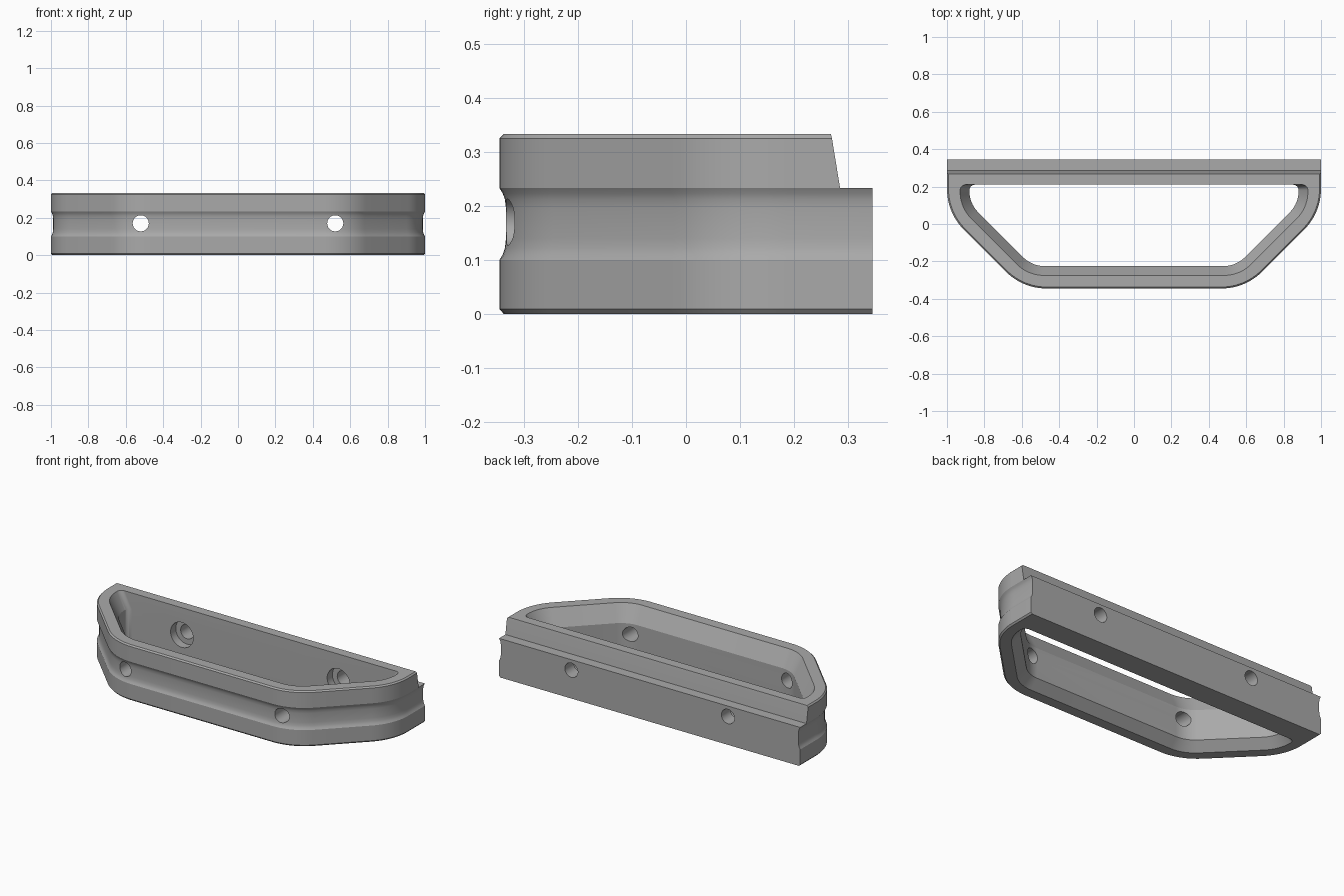
import bpy
import bmesh
from math import radians, sqrt, tan
from mathutils import Vector, Matrix

if "Cube" in bpy.data.objects:
    bpy.data.objects.remove(bpy.data.objects["Cube"])

HEIGHT, FRONT, BACK, LEDGE = 0.333, -0.345, 0.345, 0.233
INNER_BACK = 0.21
HOLE_X, HOLE_Z, HOLE_R = 0.52, 0.17, 0.043

grey = bpy.data.materials.new("satin grey")
grey.use_nodes = True
colour = (0.4, 0.4, 0.4, 1)
grey.diffuse_color = colour
grey.node_tree.nodes["Principled BSDF"].inputs["Base Color"].default_value = colour


def rounded(corner, before, after, radius, steps=12):
    """Points of an arc that is tangent to both edges at a corner."""
    c, a, b = Vector(corner), Vector(before), Vector(after)
    if radius == 0:
        return [c]
    u, v = (a - c).normalized(), (b - c).normalized()
    half = u.angle(v) / 2
    reach = radius / tan(half)
    start = c + u * reach
    centre = c + (u + v).normalized() * sqrt(reach ** 2 + radius ** 2)
    end = c + v * reach
    sweep = (start - centre).angle_signed(end - centre)
    return [centre + Matrix.Rotation(-sweep * i / steps, 2) @ (start - centre)
            for i in range(steps + 1)]


def outline(inset, back, back_radius=0):
    """Trapezoid outline moved inwards by inset, closed by a straight back."""
    x, y = 1 - inset, FRONT + inset
    diagonal = 0.94 - sqrt(2) * inset
    left = [(x, back), (x, x - diagonal), (diagonal + y, y)]
    corners = left + [(-px, py) for px, py in reversed(left)]
    bend = (0.31 - inset) * (0.85 if back_radius else 1)
    radii = [back_radius, bend, bend, bend, bend, back_radius]
    points = []
    for i, corner in enumerate(corners):
        points += rounded(corner, corners[i - 1], corners[(i + 1) % 6], radii[i])
    return points


def new_object(name, bm):
    bmesh.ops.recalc_face_normals(bm, faces=bm.faces)
    mesh = bpy.data.meshes.new(name)
    bm.to_mesh(mesh)
    bm.free()
    mesh.materials.append(grey)
    obj = bpy.data.objects.new(name, mesh)
    bpy.context.collection.objects.link(obj)
    return obj


def loft(name, levels):
    """Stack outlines, each a pair of height and points, into a solid."""
    bm = bmesh.new()
    rings = [[bm.verts.new((p.x, p.y, z)) for p in points] for z, points in levels]
    for low, high in zip(rings, rings[1:]):
        for i in range(len(low)):
            j = (i + 1) % len(low)
            bm.faces.new((low[i], low[j], high[j], high[i]))
    bm.faces.new(rings[0])
    bm.faces.new(rings[-1])
    return new_object(name, bm)


def rod(name, x, y0, y1, radius):
    bm = bmesh.new()
    place = Matrix.Translation((x, (y0 + y1) / 2, HOLE_Z)) @ Matrix.Rotation(radians(90), 4, "X")
    bmesh.ops.create_cone(bm, cap_ends=True, segments=48, radius1=radius,
                          radius2=radius, depth=y1 - y0, matrix=place)
    return new_object(name, bm)


def cut(body, cutter):
    cutter.hide_render = True
    mod = body.modifiers.new("cut", "BOOLEAN")
    mod.operation, mod.solver, mod.object = "DIFFERENCE", "EXACT", cutter
    bpy.context.view_layer.objects.active = body
    bpy.ops.object.modifier_apply(modifier=mod.name)
    bpy.data.objects.remove(cutter)


# Outer body: chamfered edges, shallow groove, stepped back ledge
lower = [(0, 0.008), (0.009, 0), (0.1, 0), (0.11, 0.006), (0.122, 0.01), (0.14, 0.012),
         (0.195, 0.012), (0.212, 0.01), (0.223, 0.006), (LEDGE, 0)]
upper = [(LEDGE, 0, 0.285), (HEIGHT - 0.008, 0, 0.27), (HEIGHT, 0.008, 0.268)]
body = loft("handle_frame",
            [(z, outline(d, BACK)) for z, d in lower] +
            [(z, outline(d, y)) for z, d, y in upper])

# Central opening, flared towards the top and bottom rims
flare = [(-0.01, 0.06), (0.05, 0.12), (0.233, 0.12), (HEIGHT + 0.01, 0.065)]
cut(body, loft("opening_cutter", [(z, outline(d, INNER_BACK, 0.03)) for z, d in flare]))

# Screw holes through both walls, with counterbores inside the back wall
for side in (-1, 1):
    cut(body, rod("hole_cutter", side * HOLE_X, -0.5, 0.5, HOLE_R))
    cut(body, rod("counterbore_cutter", side * HOLE_X, 0.15, INNER_BACK + 0.05, 0.075))

# Smooth curves with crisp edges
bpy.ops.object.select_all(action="DESELECT")
body.select_set(True)
bpy.context.view_layer.objects.active = body
bpy.ops.object.shade_smooth_by_angle(angle=radians(25))
